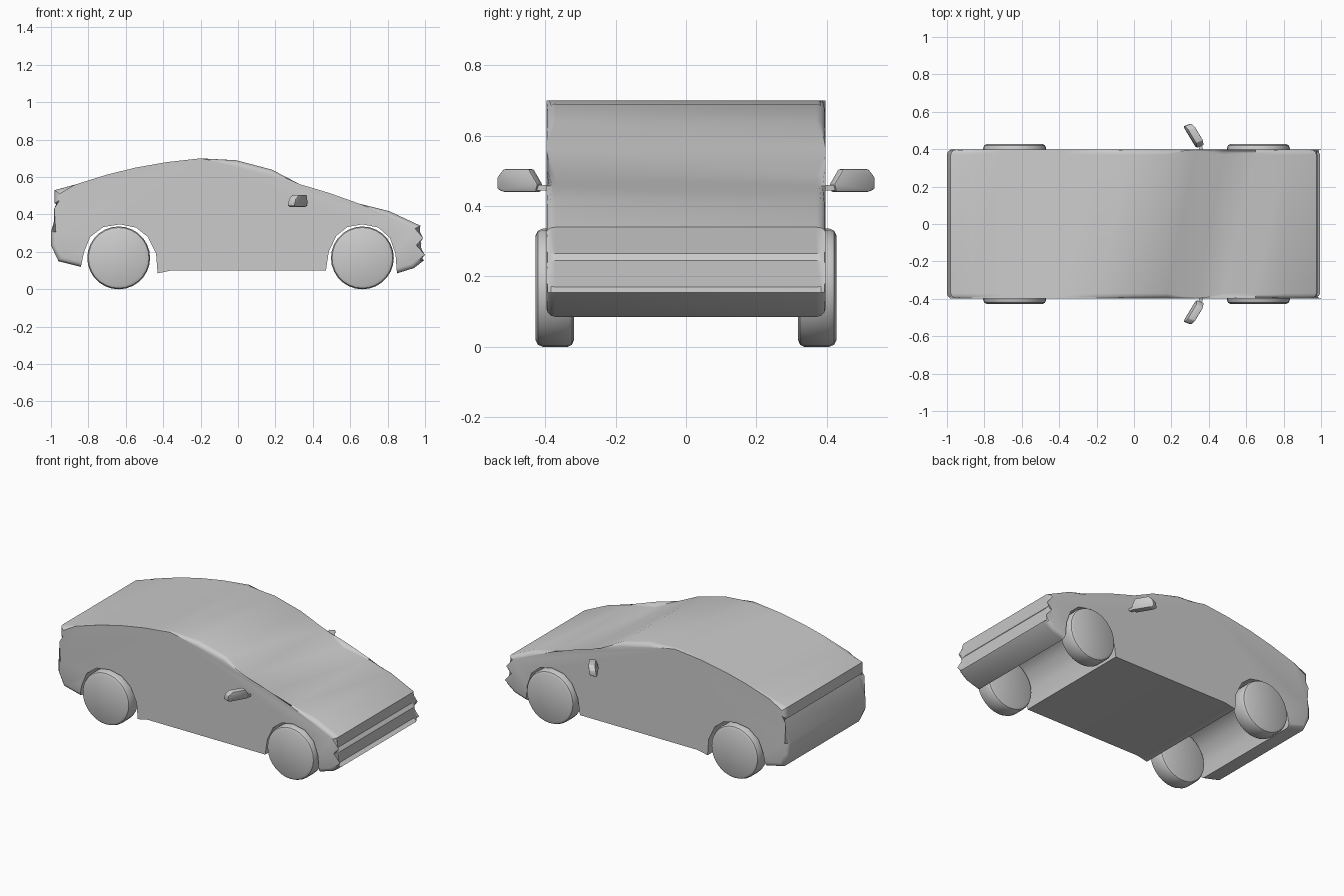
import bpy, bmesh, math
from mathutils import Vector

if "Cube" in bpy.data.objects:
    bpy.data.objects.remove(bpy.data.objects["Cube"])


def finish(bm, name, angle=35):
    bmesh.ops.recalc_face_normals(bm, faces=bm.faces[:])
    me = bpy.data.meshes.new(name)
    bm.to_mesh(me)
    bm.free()
    for p in me.polygons:
        p.use_smooth = True
    me.set_sharp_from_angle(angle=math.radians(angle))
    ob = bpy.data.objects.new(name, me)
    bpy.context.collection.objects.link(ob)
    return ob


def prism(near, far):
    """Closed solid between two matching outlines."""
    bm = bmesh.new()
    a = [bm.verts.new(p) for p in near]
    b = [bm.verts.new(p) for p in far]
    n = len(a)
    bm.faces.new(a)
    bm.faces.new(b[::-1])
    for i in range(n):
        bm.faces.new((a[i], a[(i + 1) % n], b[(i + 1) % n], b[i]))
    return bm, a, b


# Body side profile: outer shell from rear arch foot over the roof to front arch foot
shell = [(-0.84, 0.12), (-0.96, 0.15), (-1.0, 0.235), (-1.0, 0.31), (-0.95, 0.445),
         (-0.98, 0.46), (-0.98, 0.53), (-0.87, 0.56), (-0.70, 0.613), (-0.55, 0.65),
         (-0.38, 0.68), (-0.20, 0.70), (-0.01, 0.69), (0.18, 0.64), (0.33, 0.562),
         (0.48, 0.49), (0.65, 0.457), (0.81, 0.417), (0.975, 0.34), (0.962, 0.265),
         (0.98, 0.245), (0.972, 0.17), (0.995, 0.155), (0.94, 0.113), (0.85, 0.085)]
front_arch = [(0.842, 0.19), (0.812, 0.275), (0.75, 0.33), (0.665, 0.347), (0.585, 0.333),
              (0.525, 0.285), (0.485, 0.20)]
sill = [(0.47, 0.10), (-0.36, 0.10), (-0.43, 0.085)]
rear_arch = [(-0.438, 0.19), (-0.482, 0.28), (-0.545, 0.33), (-0.63, 0.347), (-0.72, 0.333),
             (-0.79, 0.28), (-0.823, 0.20)]
outline = shell + front_arch + sill + rear_arch
W = 0.397
bm, a, b = prism([(x, -W, z) for x, z in outline], [(x, W, z) for x, z in outline])
edges = [bm.edges.get((s[i], s[i + 1])) for s in (a, b) for i in range(len(shell) - 1)]
bmesh.ops.bevel(bm, geom=edges, offset=0.026, segments=3, profile=0.5,
                affect='EDGES', clamp_overlap=False)
finish(bm, "car_body")


# Wheels: lathe of a rounded tyre section
def wheel(name, x, side):
    section = [(0.318, 0.148), (0.324, 0.162), (0.336, 0.168), (0.407, 0.168),
               (0.421, 0.162), (0.428, 0.148)]
    n = 28
    bm = bmesh.new()
    rings = []
    for y, r in section:
        rings.append([bm.verts.new((x + r * math.cos(2 * math.pi * i / n), side * y,
                                    0.168 + r * math.sin(2 * math.pi * i / n)))
                      for i in range(n)])
    for p, q in zip(rings, rings[1:]):
        for i in range(n):
            j = (i + 1) % n
            bm.faces.new((p[i], p[j], q[j], q[i]))
    bm.faces.new(rings[0])
    bm.faces.new(rings[-1])
    finish(bm, name, 40)


# Wing mirror: slanted slab housing and a small stalk
def wing_mirror(name, side):
    pts = [(0.415, 0.462), (0.44, 0.505), (0.512, 0.505), (0.53, 0.482),
           (0.53, 0.448), (0.512, 0.44), (0.42, 0.44)]

    def at(y, z, dx):
        cx = 0.292 + (0.525 - y) * 0.6 + (z - 0.47) * 0.25
        return Vector((cx + dx, side * (y + dx * 0.4), z))
    bm, a, b = prism([at(y, z, -0.02) for y, z in pts],
                     [at(y, z, 0.018) for y, z in pts])
    bmesh.ops.bevel(bm, geom=bm.edges[:], offset=0.005, segments=2, profile=0.5,
                    affect='EDGES', clamp_overlap=True)
    finish(bm, name)
    foot = [(0.352, 0.444), (0.372, 0.444), (0.372, 0.46), (0.352, 0.46)]
    bm, a, b = prism([(x, side * 0.385, z) for x, z in foot],
                     [(x - 0.012, side * 0.435, z) for x, z in foot])
    finish(bm, name + "_stalk")


for side, label in ((-1, "right"), (1, "left")):
    wheel("front_wheel_" + label, 0.665, side)
    wheel("rear_wheel_" + label, -0.638, side)
    wing_mirror("wing_mirror_" + label, side)
